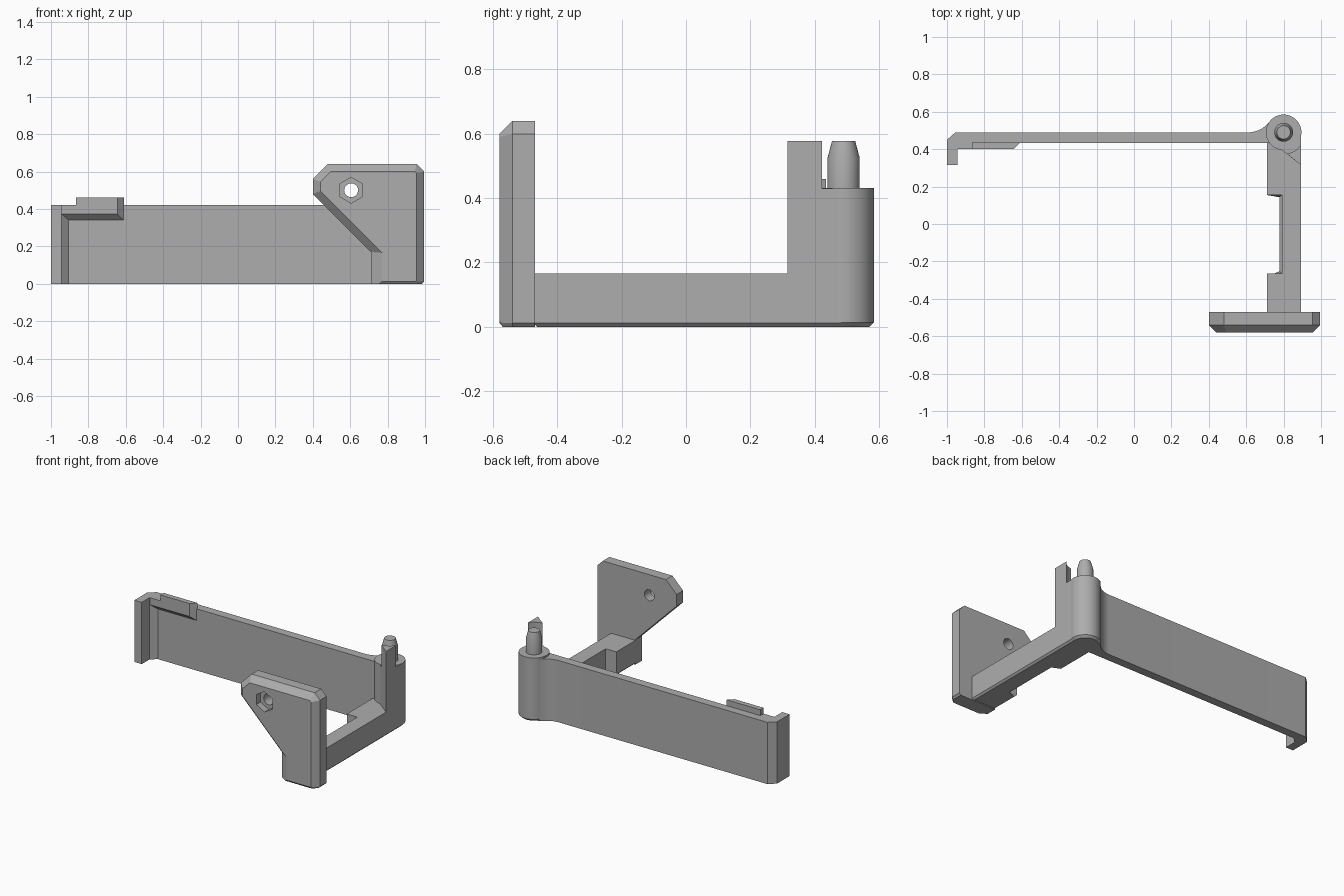
import bpy, bmesh, math
from mathutils import Vector

old = bpy.data.objects.get("Cube")
if old:
    bpy.data.objects.remove(old, do_unlink=True)

grey = bpy.data.materials.new("plain grey")
grey.use_nodes = True
grey.diffuse_color = (0.42, 0.42, 0.42, 1)
grey.node_tree.nodes["Principled BSDF"].inputs["Base Color"].default_value = grey.diffuse_color

HINGE = (0.80, 0.49)
RADIUS = 0.095


def loft(name, rings, chamfer=0):
    """Skin a closed solid through rings of matching points."""
    bm = bmesh.new()
    loops = [[bm.verts.new(p) for p in ring] for ring in rings]
    for a, b in zip(loops, loops[1:]):
        for i in range(len(a)):
            j = (i + 1) % len(a)
            bm.faces.new((a[i], a[j], b[j], b[i]))
    first = bm.faces.new(loops[0][::-1])
    bm.faces.new(loops[-1])
    if chamfer:
        bmesh.ops.bevel(bm, geom=list(first.edges), offset=chamfer,
                        segments=1, affect='EDGES')
    bmesh.ops.recalc_face_normals(bm, faces=bm.faces)
    mesh = bpy.data.meshes.new(name)
    bm.to_mesh(mesh)
    bm.free()
    mesh.materials.append(grey)
    ob = bpy.data.objects.new(name, mesh)
    bpy.context.collection.objects.link(ob)
    return ob


def prism(name, outline, z0, z1, chamfer=0):
    return loft(name, [[(x, y, z) for x, y in outline] for z in (z0, z1)], chamfer)


def arc(centre, r, start, end, n):
    angles = [math.radians(start + (end - start) * i / n) for i in range(n + 1)]
    return [(centre[0] + r * math.cos(a), centre[1] + r * math.sin(a)) for a in angles]


def smooth(ob):
    for o in bpy.context.selected_objects:
        o.select_set(False)
    ob.select_set(True)
    bpy.context.view_layer.objects.active = ob
    bpy.ops.object.shade_smooth_by_angle(angle=math.radians(25))


def drill(ob, sides, r, centre, y0, y1, turn):
    """Cut a straight hole along y."""
    shape = arc(centre, r, turn, turn + 360, sides)[:-1]
    cutter = loft("hole_cutter", [[(x, y, z) for x, z in shape] for y in (y0, y1)])
    cutter.hide_render = True
    mod = ob.modifiers.new("hole", 'BOOLEAN')
    mod.operation = 'DIFFERENCE'
    mod.solver = 'EXACT'
    mod.object = cutter
    bpy.context.view_layer.objects.active = ob
    bpy.ops.object.modifier_apply(modifier=mod.name)
    bpy.data.objects.remove(cutter, do_unlink=True)


# Long rear arm with hooked end and a curved blend into the hinge
blend = arc((0.61, 0.6325), 0.1425, -90, -36.9, 10)
rear_arm = prism("rear_arm", [(-1, 0.315), (-0.945, 0.315), (-0.945, 0.398), (-0.905, 0.432),
                              (0.76, 0.432), (0.78, 0.52)] + blend[::-1]
                 + [(-0.955, 0.49), (-1, 0.45)], 0, 0.42)
smooth(rear_arm)

# Catch on the rear arm: undercut strip with a raised lip
def strip(name, x0, top):
    front = [(x0, 0.40, 0.372), (-0.645, 0.40, 0.372), (-0.645, 0.40, top), (x0, 0.40, top)]
    back = [(x0, 0.435, 0.338), (-0.61, 0.435, 0.338), (-0.61, 0.435, top), (x0, 0.435, top)]
    return loft(name, [front, back])

strip("catch_strip", -0.945, 0.42)
strip("catch_lip", -0.865, 0.46)

# Hinge barrel with tapered pin
profile = [(0.081, 0), (RADIUS, 0.014), (RADIUS, 0.432), (0.05, 0.432),
           (0.05, 0.525), (0.036, 0.578)]
hinge = loft("hinge_barrel_and_pin",
             [[(x, y, z) for x, y in arc(HINGE, r, 0, 360, 48)[:-1]] for r, z in profile])
smooth(hinge)

# Low side arm, notched on its inner side
prism("side_arm", [(0.893, -0.475), (0.893, 0.49), (0.71, 0.49), (0.71, 0.155), (0.79, 0.155),
                   (0.79, -0.265), (0.71, -0.265), (0.71, -0.475)], 0, 0.165, 0.012)

# Stop post, joined to the barrel below and hollowed around the pin above
prism("stop_post_base", [(0.785, 0.40), (0.893, 0.315), (0.893, 0.49), (0.785, 0.49)], 0.1, 0.43)
post = prism("stop_post", [(0.893, 0.315)] + arc(HINGE, 0.115, -36, -82, 8), 0.42, 0.578)
smooth(post)

# Front plate with wide chamfers round its front face
outer = [(0.40, 0.48), (0.40, 0.56), (0.48, 0.64), (0.955, 0.64), (0.995, 0.60),
         (0.995, 0.012), (0.983, 0), (0.71, 0), (0.71, 0.17)]
inner = [(0.44, 0.495), (0.44, 0.545), (0.495, 0.60), (0.945, 0.60), (0.955, 0.59),
         (0.955, 0.02), (0.947, 0.012), (0.77, 0.012), (0.77, 0.165)]
near = [Vector(a).lerp(Vector(b), 0.25) for a, b in zip(inner, outer)]
near[6].y = near[7].y = 0
near[5].y = 0.012
plate = loft("front_plate", [[(x, y, z) for x, z in ring] for y, ring in
                             ((-0.58, inner), (-0.57, near), (-0.54, outer), (-0.47, outer))])
drill(plate, 6, 0.069, (0.605, 0.50), -0.7, -0.535, 30)
drill(plate, 32, 0.037, (0.605, 0.50), -0.7, -0.4, 0)
smooth(plate)
